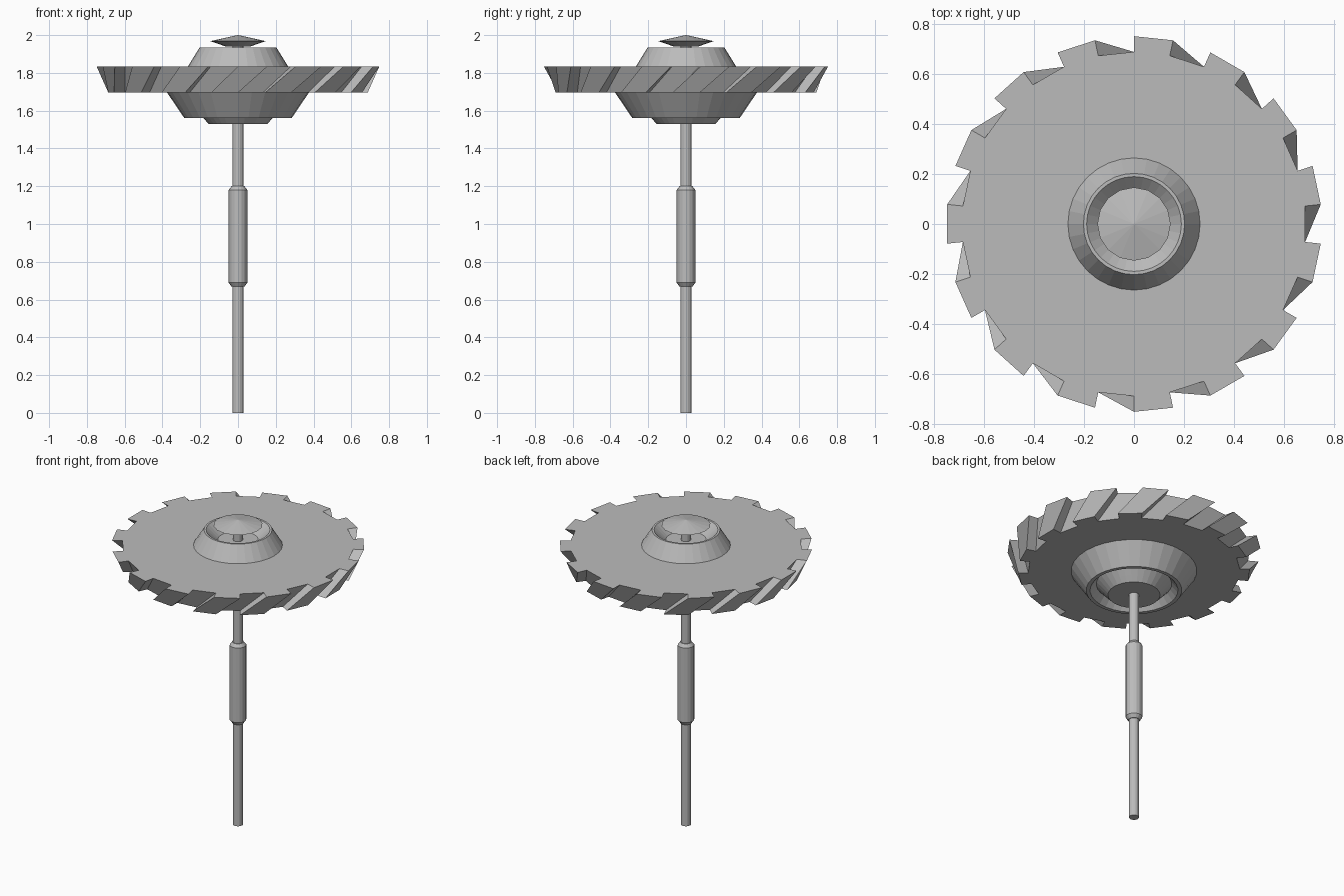
import bpy
import bmesh
from math import sin, cos, tau

if "Cube" in bpy.data.objects:
    bpy.data.objects.remove(bpy.data.objects["Cube"], do_unlink=True)

GREY = (0.5, 0.5, 0.5, 1)
metal = bpy.data.materials.new("plain grey")
metal.use_nodes = True
metal.diffuse_color = GREY
metal.node_tree.nodes["Principled BSDF"].inputs["Base Color"].default_value = GREY


def finish(name, bm):
    bmesh.ops.recalc_face_normals(bm, faces=bm.faces)
    mesh = bpy.data.meshes.new(name)
    bm.to_mesh(mesh)
    bm.free()
    mesh.materials.append(metal)
    obj = bpy.data.objects.new(name, mesh)
    bpy.context.collection.objects.link(obj)
    return obj


def bridge(bm, lower, upper):
    n = len(lower)
    for i in range(n):
        j = (i + 1) % n
        bm.faces.new((lower[i], lower[j], upper[j], upper[i]))


def lathe(name, profile, sides):
    """Revolve (radius, z) points around z; both ends are capped."""
    bm = bmesh.new()
    rings = [[bm.verts.new((r * cos(tau * i / sides), r * sin(tau * i / sides), z))
              for i in range(sides)] for r, z in profile]
    for lower, upper in zip(rings, rings[1:]):
        bridge(bm, lower, upper)
    bm.faces.new(rings[0])
    bm.faces.new(rings[-1])
    bmesh.ops.remove_doubles(bm, verts=bm.verts, dist=0.0001)
    return finish(name, bm)


# Toothed wheel: tapered, with the teeth skewed by half a pitch
TEETH = 15
PITCH = tau / TEETH


def tooth_ring(bm, tip, root, z, turn):
    ring = []
    for i in range(TEETH):
        start = tau / 4 + i * PITCH + turn
        for angle, r in ((-PITCH / 2, root), (-PITCH / 2, tip), (0, tip), (0, root)):
            a = start + angle
            ring.append(bm.verts.new((r * cos(a), r * sin(a), z)))
    return ring


bm = bmesh.new()
bottom = tooth_ring(bm, 0.69, 0.63, 1.695, -PITCH / 2)
top = tooth_ring(bm, 0.753, 0.69, 1.835, 0)
bridge(bm, bottom, top)
bm.faces.new(bottom)
bm.faces.new(top)
finish("toothed_wheel", bm)

# Hub halves: hollow collar above, grooved boss below
lathe("upper_hub", [(0.265, 1.83), (0.265, 1.835), (0.203, 1.935),
                    (0.19, 1.935), (0.12, 1.87)], 32)
lathe("lower_hub", [(0.375, 1.70), (0.375, 1.695), (0.285, 1.562), (0.262, 1.562),
                    (0.225, 1.605), (0.185, 1.562), (0.155, 1.53)], 32)

# Shaft, sleeve and pointed cap
lathe("shaft", [(0.03, 0), (0.03, 1.95)], 16)
lathe("sleeve", [(0.034, 0.668), (0.05, 0.69), (0.05, 1.18), (0.034, 1.2)], 16)
lathe("pointed_cap", [(0.065, 1.94), (0.147, 1.968), (0.002, 2.0)], 16)
